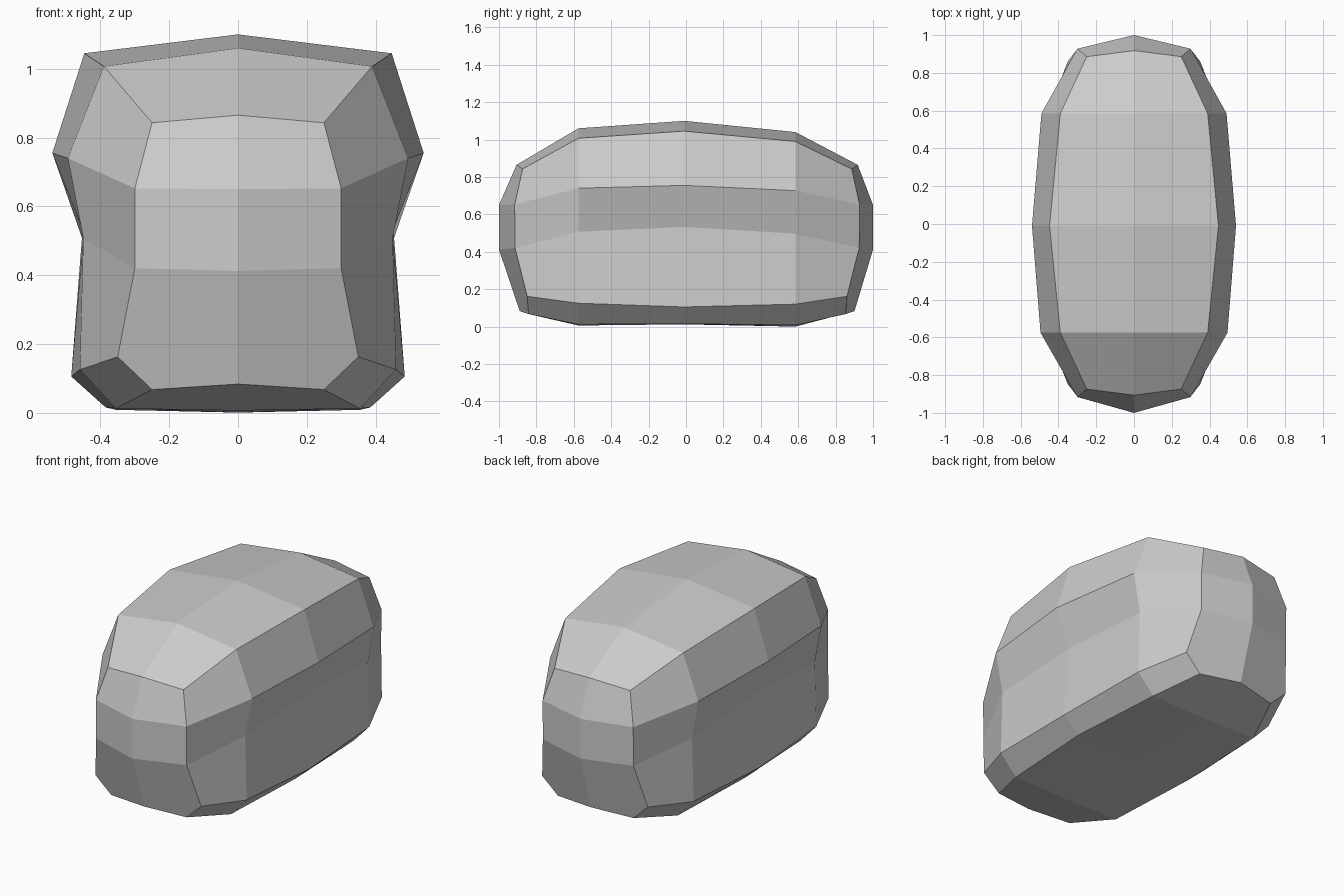
import bpy
import bmesh

cube = bpy.data.objects.get("Cube")
if cube:
    bpy.data.objects.remove(cube, do_unlink=True)

grey = bpy.data.materials.new("plain grey")
grey.use_nodes = True
colour = (0.6, 0.6, 0.6, 1)
grey.diffuse_color = colour
grey.node_tree.nodes["Principled BSDF"].inputs["Base Color"].default_value = colour


def slice_ring(y, profile):
    """Half cross-section of (x, z) points at one station along the body."""
    return [(x, y, z) for x, z in profile]


def end_ring(side, shift):
    """Half outline of a rounded end; side is -1 for front, 1 for back."""
    outline = [(0, .912, .865), (.25, .88, .843), (.3, .922, .652), (.3, .92, .42),
               (.35, .855, .162), (.25, .848, .067), (0, .895, .083)]
    return [(x, side * y + shift, z) for x, y, z in outline]


# Half cross-sections from the front end to the back end, each top to bottom
rings = [
    end_ring(-1, .006),
    slice_ring(-.575, [(0, 1.06), (.39, 1.007), (.495, .74), (.45, .507),
                       (.46, .125), (.355, .012), (0, .006)]),
    slice_ring(-.01, [(0, 1.1), (.447, 1.045), (.54, .755), (.452, .533),
                      (.485, .105), (.385, .015), (0, .012)]),
    slice_ring(.585, [(0, 1.04), (.39, .99), (.49, .727), (.45, .497),
                      (.46, .12), (.355, .008), (0, 0)]),
    end_ring(1, .006),
]

bm = bmesh.new()
rows = [[bm.verts.new(p) for p in ring] for ring in rings]

# Long sides between neighbouring cross-sections
for a, b in zip(rows, rows[1:]):
    for i in range(len(a) - 1):
        bm.faces.new((a[i], b[i], b[i + 1], a[i + 1]))

# Bulging ends, three bands each
for row, y in ((rows[0], -1), (rows[-1], 1)):
    upper = bm.verts.new((0, y, .65))
    lower = bm.verts.new((0, y, .412))
    bm.faces.new((row[0], row[1], row[2], upper))
    bm.faces.new((upper, row[2], row[3], lower))
    bm.faces.new((lower, *row[3:]))

# Reflect the half across the centre plane
half = bm.verts[:] + bm.edges[:] + bm.faces[:]
bmesh.ops.mirror(bm, geom=half, axis='X', merge_dist=.001)
bmesh.ops.remove_doubles(bm, verts=bm.verts, dist=.001)
bmesh.ops.recalc_face_normals(bm, faces=bm.faces)

mesh = bpy.data.meshes.new("rounded_block")
bm.to_mesh(mesh)
bm.free()
mesh.materials.append(grey)
body = bpy.data.objects.new("rounded_block", mesh)
bpy.context.collection.objects.link(body)
